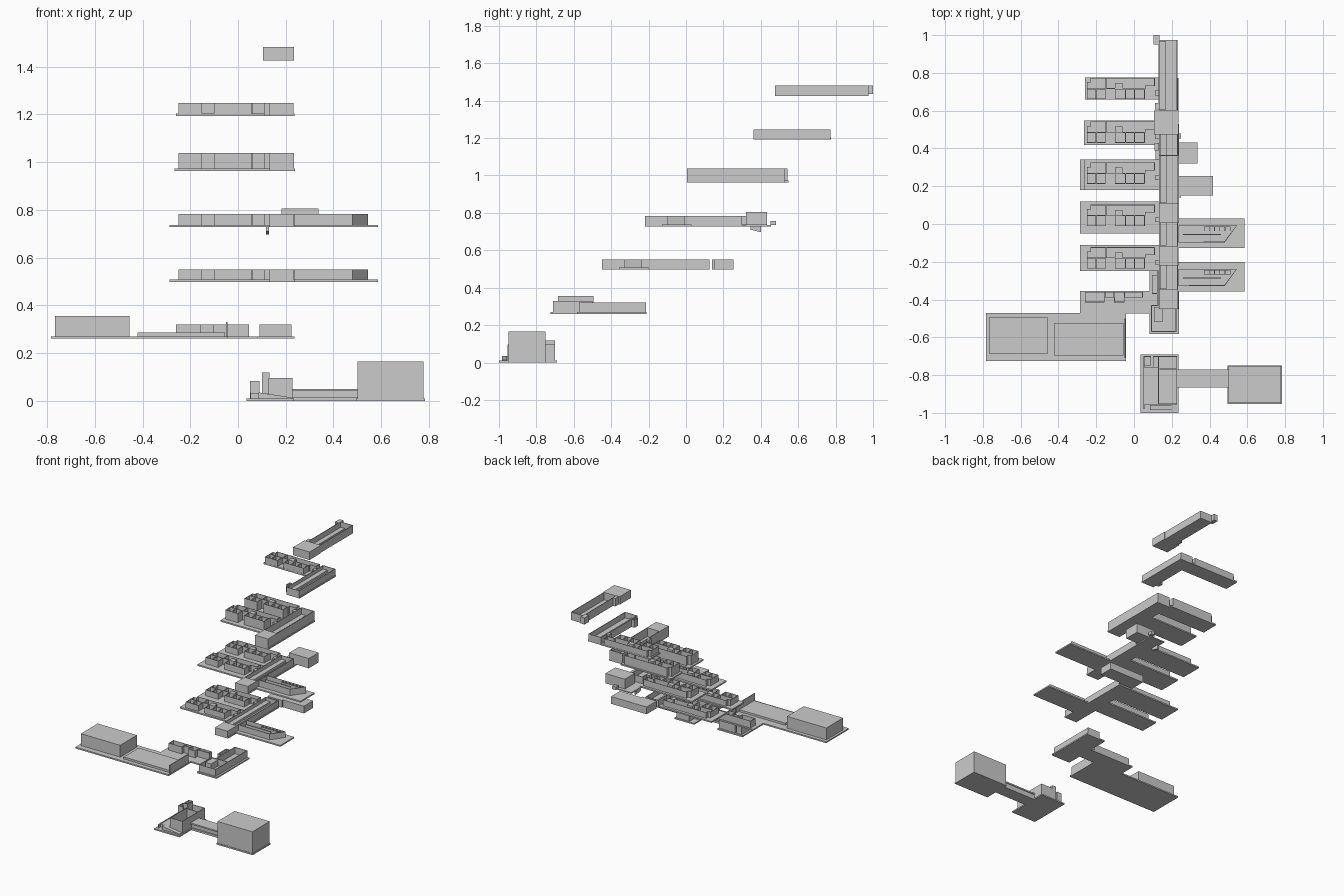
import bpy, bmesh


def prism(name, pts, z0, z1, wall=0.0, floor=None):
    """Extruded footprint; with a wall thickness it becomes an open-topped room."""
    bm = bmesh.new()
    base = bm.faces.new([bm.verts.new((x, y, z0)) for x, y in pts])
    ext = bmesh.ops.extrude_face_region(bm, geom=[base], use_keep_orig=True)["geom"]
    bmesh.ops.translate(bm, vec=(0, 0, z1 - z0), verts=[g for g in ext if isinstance(g, bmesh.types.BMVert)])
    bmesh.ops.recalc_face_normals(bm, faces=bm.faces)
    if wall:
        top = [f for f in bm.faces if f.normal.z > 0.9]
        bmesh.ops.inset_region(bm, faces=top, thickness=wall)
        inner = bmesh.ops.extrude_discrete_faces(bm, faces=top)["faces"]
        depth = z1 - (floor if floor is not None else z0 + 0.004)
        bmesh.ops.translate(bm, vec=(0, 0, -depth), verts=list({v for f in inner for v in f.verts}))
        bmesh.ops.recalc_face_normals(bm, faces=bm.faces)
    mesh = bpy.data.meshes.new(name)
    bm.to_mesh(mesh)
    bm.free()
    ob = bpy.data.objects.new(name, mesh)
    bpy.context.collection.objects.link(ob)
    return ob


def box(name, x0, x1, y0, y1, z0, z1, wall=0.0, floor=None):
    return prism(name, [(x0, y0), (x1, y0), (x1, y1), (x0, y1)], z0, z1, wall, floor)


def corridor(tag, x0, x1, y0, y1, z0, z1, roof=0.1):
    """Long open corridor with a roofed front block, cross walls and a stair tower."""
    box(tag + "_corridor_slab", x0, x1 + 0.004, y0, y1, z0, z0 + 0.01)
    if roof:
        box(tag + "_front_block", x0, x1, y0, y0 + roof, z0 + 0.01, z1)
    box(tag + "_corridor_walls", x0, x1, y0 + roof, y1, z0 + 0.01, z1, 0.006)
    box(tag + "_corridor_ledge", x0 + 0.006, x0 + 0.04, y0 + roof + 0.006, y1 - 0.006, z0 + 0.012, z0 + 0.03)


def wing(tag, b, z0, z1, slab):
    """Left-hand classroom wing: slab, five open rooms and a rear passage."""
    sx, sy0, sy1 = slab
    f = z0 + 0.01
    box(tag + "_slab", sx, 0.135, sy0, sy1, z0, f)
    for i, (xa, xb) in enumerate([(-0.25, -0.2), (-0.2, -0.15), (-0.1, -0.045), (-0.045, 0.003), (0.003, 0.057)]):
        box(f"{tag}_room_{i}", xa, xb, b, b + 0.055, f, z1, 0.004)
    # rear passage with a stepped outer end
    prism(tag + "_passage", [(-0.25, b + 0.055), (0.06, b + 0.055), (0.06, b + 0.07), (0.11, b + 0.07),
                             (0.11, b + 0.112), (-0.23, b + 0.112), (-0.23, b + 0.09), (-0.25, b + 0.09)],
          f, z1, 0.004)
    box(tag + "_passage_divider", -0.15, -0.146, b + 0.058, b + 0.11, f, z1)
    box(tag + "_stair_closet", -0.1, -0.06, b + 0.058, b + 0.085, f, z1)
    box(tag + "_link_closet", 0.112, 0.135, b + 0.02, b + 0.045, f, z1)


def angled_wing(tag, y, z0, z1):
    """Right-hand wing with slanted end; y is the rear wall line."""
    box(tag + "_slab", 0.23, 0.586, y - 0.12, y + 0.038, z0, z0 + 0.01)
    prism(tag + "_walls", [(0.235, y - 0.09), (0.48, y - 0.09), (0.545, y), (0.235, y)],
          z0 + 0.01, z1, 0.005, z0 + 0.024)
    for i in range(5):
        x = 0.37 + i * 0.028
        box(f"{tag}_cell_{i}", x, x + 0.028, y - 0.03, y - 0.005, z0 + 0.02, z1, 0.003)
    box(tag + "_inner_wall", 0.26, 0.46, y - 0.05, y - 0.046, z0 + 0.02, z1 - 0.005)


# Tier 0: entrance and large hall
box("base_slab", 0.035, 0.235, -1.0, -0.69, 0, 0.01)
box("base_room", 0.128, 0.228, -0.955, -0.7, 0.01, 0.095, 0.006)
box("base_room_divider", 0.134, 0.222, -0.77, -0.765, 0.012, 0.09)
box("base_tower", 0.1, 0.132, -0.76, -0.7, 0.01, 0.118, 0.005)
box("base_closet", 0.05, 0.09, -0.75, -0.7, 0.01, 0.083, 0.005)
box("base_side_wall", 0.05, 0.055, -0.98, -0.7, 0.01, 0.035)
ramp = box("entrance_ramp", 0.085, 0.225, -0.985, -0.957, 0.01, 0.035)
for v in ramp.data.vertices:
    if v.co.z > 0.03 and v.co.x > 0.2:
        v.co.z = 0.014
box("side_ramp", 0.055, 0.128, -0.955, -0.76, 0.01, 0.03)
box("hall_slab", 0.495, 0.783, -0.952, -0.748, 0, 0.01)
box("hall", 0.5, 0.778, -0.948, -0.752, 0.01, 0.165)
box("hall_link_slab", 0.228, 0.5, -0.865, -0.77, 0, 0.014)
box("hall_link_body", 0.228, 0.5, -0.855, -0.775, 0.014, 0.04)
box("hall_link_roof", 0.228, 0.5, -0.865, -0.77, 0.04, 0.05)

# Tier 1: gymnasium, terrace and first corridor
box("terrace_slab", -0.783, -0.042, -0.725, -0.47, 0.26, 0.27)
box("gymnasium", -0.767, -0.455, -0.685, -0.495, 0.27, 0.355)
box("terrace_court", -0.42, -0.055, -0.695, -0.525, 0.27, 0.285)
box("terrace_end_wall", -0.05, -0.044, -0.71, -0.5, 0.27, 0.33)
box("level1_wing_slab", -0.285, 0.09, -0.475, -0.355, 0.26, 0.27)
for i, (xa, xb, ya) in enumerate([(-0.26, -0.155, -0.415), (-0.155, -0.105, -0.39), (-0.105, -0.05, -0.415), (-0.05, 0.047, -0.39)]):
    box(f"level1_room_{i}", xa, xb, ya, -0.36, 0.27, 0.32, 0.005)
box("level1_slab", 0.082, 0.237, -0.582, -0.21, 0.26, 0.27)
box("level1_front_room", 0.09, 0.224, -0.572, -0.43, 0.27, 0.32, 0.006)
box("level1_closet", 0.105, 0.15, -0.52, -0.44, 0.27, 0.32)
box("level1_corridor", 0.125, 0.224, -0.43, -0.215, 0.27, 0.32, 0.006)
box("level1_side_closet", 0.095, 0.125, -0.37, -0.27, 0.27, 0.32, 0.005)

# Tier 2
corridor("level2", 0.132, 0.232, -0.45, 0.125, 0.498, 0.55)
wing("level2_front_wing", -0.235, 0.498, 0.55, (-0.287, -0.25, -0.112))
wing("level2_rear_wing", -0.01, 0.498, 0.55, (-0.287, -0.05, 0.12))
angled_wing("level2_angled_wing", -0.238, 0.498, 0.55)
box("level2_annex", 0.232, 0.418, 0.15, 0.253, 0.498, 0.55)
box("level2_annex_link", 0.135, 0.25, 0.14, 0.253, 0.498, 0.55)

# Tier 3
corridor("level3", 0.132, 0.232, -0.22, 0.3, 0.727, 0.783)
wing("level3_front_wing", -0.01, 0.727, 0.783, (-0.287, -0.05, 0.12))
wing("level3_rear_wing", 0.213, 0.727, 0.783, (-0.287, 0.18, 0.342))
angled_wing("level3_angled_wing", -0.008, 0.727, 0.783)
box("level3_rear_slab", 0.115, 0.235, 0.3, 0.455, 0.727, 0.735)
box("level3_annex", 0.182, 0.337, 0.32, 0.432, 0.735, 0.805)
box("level3_rear_kerb", 0.22, 0.25, 0.452, 0.48, 0.735, 0.757)
stair = box("level3_hanging_stair", 0.117, 0.13, 0.345, 0.4, 0.697, 0.727)
for v in stair.data.vertices:
    if v.co.z < 0.7 and v.co.y < 0.36:
        v.co.z = 0.71

# Tier 4
corridor("level4", 0.132, 0.234, 0.005, 0.53, 0.962, 1.038)
wing("level4_front_wing", 0.213, 0.962, 1.038, (-0.265, 0.18, 0.342))
wing("level4_rear_wing", 0.43, 0.962, 1.038, (-0.265, 0.417, 0.547))

# Tier 5
corridor("level5", 0.132, 0.232, 0.36, 0.772, 1.193, 1.247, 0)
box("level5_tower", 0.108, 0.132, 0.39, 0.43, 1.193, 1.247, 0.004)
wing("level5_wing", 0.661, 1.193, 1.247, (-0.26, 0.66, 0.775))

# Tier 6
box("level6_front_block", 0.105, 0.235, 0.475, 0.6, 1.425, 1.482)
box("level6_walls", 0.13, 0.23, 0.6, 0.975, 1.425, 1.482, 0.006)
box("level6_ledge", 0.136, 0.17, 0.606, 0.968, 1.428, 1.445)
box("level6_side_closet", 0.112, 0.13, 0.605, 0.64, 1.425, 1.482)
box("level6_end_closet", 0.104, 0.135, 0.95, 1.0, 1.435, 1.482)
